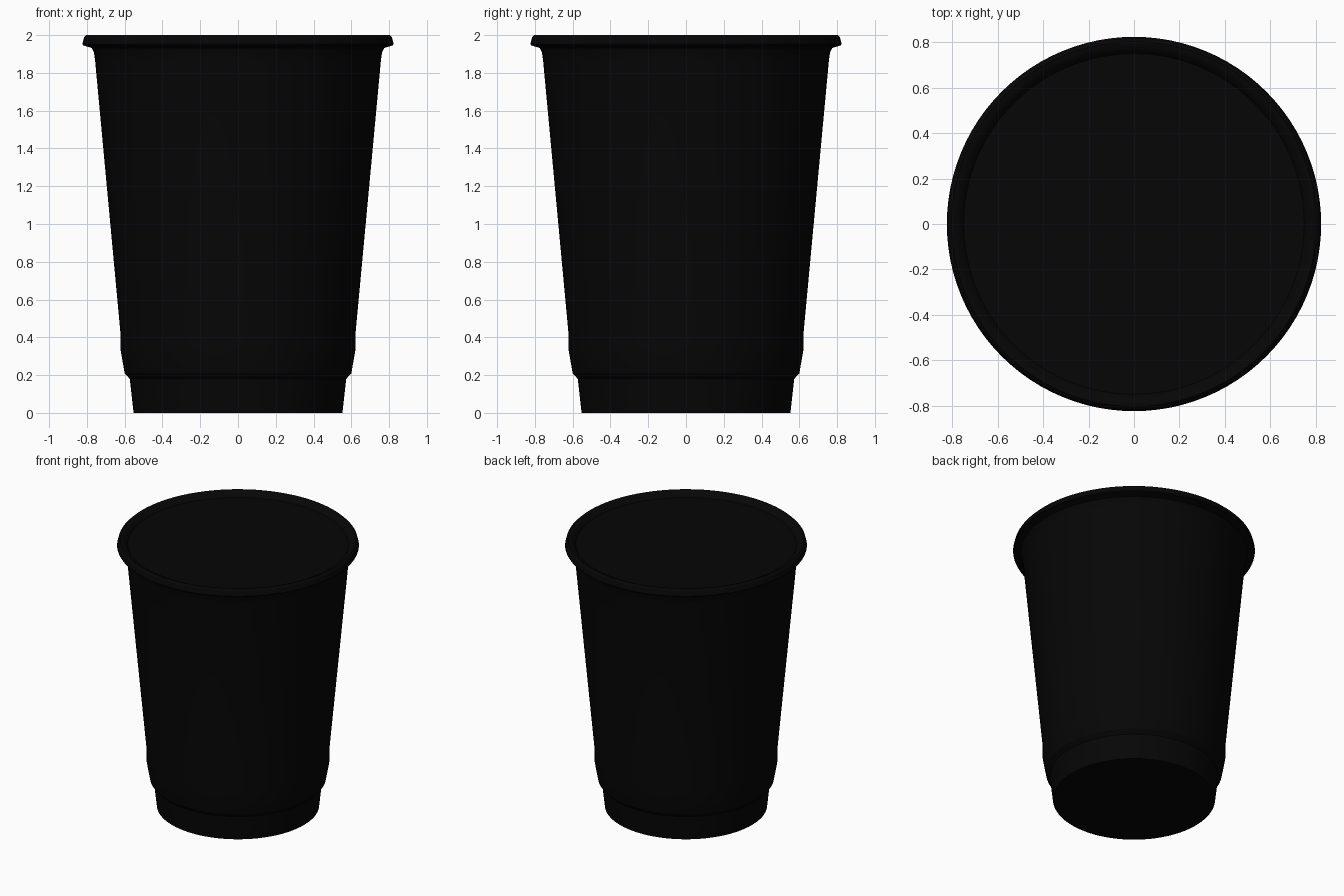
import bpy
import bmesh
import math

SIDES = 96

cube = bpy.data.objects.get("Cube")
if cube:
    bpy.data.objects.remove(cube, do_unlink=True)

# Single near-black plastic
black = bpy.data.materials.new("black_plastic")
black.use_nodes = True
colour = (0.0018, 0.0018, 0.0018, 1)
black.diffuse_color = colour
black.node_tree.nodes["Principled BSDF"].inputs["Base Color"].default_value = colour


def lathe(name, profile):
    """Turn a (radius, height) profile, starting or ending on the axis."""
    bm = bmesh.new()
    points = [bm.verts.new((r, 0, z)) for r, z in profile]
    edges = [bm.edges.new(pair) for pair in zip(points, points[1:])]
    bmesh.ops.spin(bm, geom=points + edges, cent=(0, 0, 0), axis=(0, 0, 1),
                   angle=math.tau, steps=SIDES, use_merge=True)
    bmesh.ops.remove_doubles(bm, verts=bm.verts, dist=0.0005)
    bmesh.ops.recalc_face_normals(bm, faces=bm.faces)
    # Outward direction is checked on the face farthest from the centre
    far = max(bm.faces, key=lambda f: f.calc_center_median().xy.length)
    if far.normal.dot(far.calc_center_median()) < 0:
        bmesh.ops.reverse_faces(bm, faces=bm.faces)
    mesh = bpy.data.meshes.new(name)
    bm.to_mesh(mesh)
    bm.free()
    mesh.materials.append(black)
    obj = bpy.data.objects.new(name, mesh)
    bpy.context.collection.objects.link(obj)
    bpy.ops.object.select_all(action='DESELECT')
    obj.select_set(True)
    bpy.context.view_layer.objects.active = obj
    bpy.ops.object.shade_smooth_by_angle(angle=math.radians(30))


# Tapered cup with narrow foot, stacking shoulder and neck under the rim
lathe("cup_body", [
    (0, 0), (0.553, 0), (0.573, 0.18), (0.6, 0.21), (0.623, 0.34),
    (0.622, 0.42), (0.757, 1.87), (0.763, 1.91), (0.775, 1.932),
])

# Overhanging rim sloping inward to the recessed top panel
lathe("rim_and_top", [
    (0.775, 1.932), (0.82, 1.946), (0.824, 1.953), (0.815, 1.988),
    (0.803, 2), (0.79, 1.998), (0.765, 1.985), (0.75, 1.962), (0, 1.962),
])
